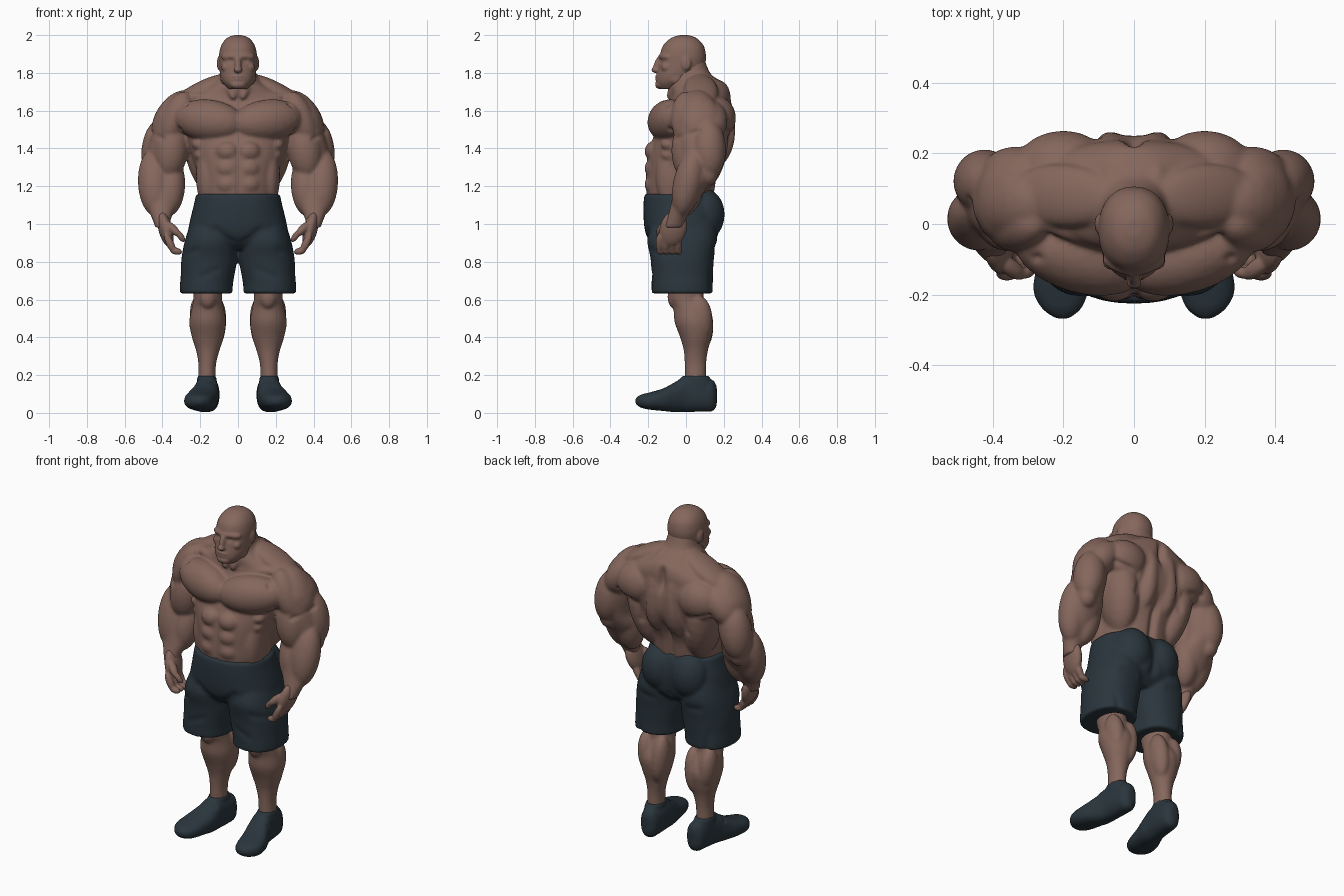
import bpy, bmesh, math
from mathutils import Vector, Matrix


def material(name, rgb):
    m = bpy.data.materials.new(name)
    m.diffuse_color = (*rgb, 1)
    return m


skin = material("brown skin", (0.235, 0.135, 0.108))
cloth = material("dark slate cloth", (0.023, 0.036, 0.046))


def spline(p, steps=5):
    """Catmull-Rom interpolation of a list of section tuples."""
    out = []
    for i in range(len(p) - 1):
        a, b, c, d = p[max(i - 1, 0)], p[i], p[i + 1], p[min(i + 2, len(p) - 1)]
        for s in range(steps):
            t = s / steps
            out.append([0.5 * (2 * q + (r - o) * t + (2 * o - 5 * q + 4 * r - u) * t * t
                               + (3 * q - o - 3 * r + u) * t ** 3) for o, q, r, u in zip(a, b, c, d)])
    return out + [list(p[-1])]


def loft(bm, sections, power=2.0, along="z", n=40):
    """Skin over sections (x, y, z, half width, half depth), mirrored when off centre."""
    for side in ((1, -1) if any(s[0] for s in sections) else (1,)):
        rings = []
        for x, y, z, rx, rd in spline(sections):
            ring = []
            for k in range(n):
                t = 2 * math.pi * k / n
                c, s = math.cos(t), math.sin(t)
                u = math.copysign(abs(c) ** (2 / power), c) * rx
                v = math.copysign(abs(s) ** (2 / power), s) * rd
                co = (x + u, y + v, z) if along == "z" else (x + u, y, z + v)
                ring.append(bm.verts.new((co[0] * side, co[1], co[2])))
            rings.append(ring)
        for r, q in zip(rings, rings[1:]):
            for k in range(n):
                bm.faces.new((r[k], r[(k + 1) % n], q[(k + 1) % n], q[k]))
        bm.faces.new(rings[0])
        bm.faces.new(rings[-1])


def muscle(bm, a, b, w, d):
    """Mirrored ellipsoid with tips a and b, half width w and half depth d."""
    a, b = Vector(a), Vector(b)
    z = (b - a).normalized()
    ref = Vector((1, 0, 0)) if abs(z.x) < 0.7 else Vector((0, 0, 1))
    x = (ref - z * ref.dot(z)).normalized()
    rot = Matrix((x, z.cross(x), z)).transposed().to_4x4()
    m = Matrix.Translation((a + b) / 2) @ rot @ Matrix.Diagonal((w, d, (b - a).length / 2, 1))
    for side in (1, -1):
        bmesh.ops.create_icosphere(bm, subdivisions=3, radius=1,
                                   matrix=Matrix.Diagonal((side, 1, 1, 1)) @ m)


def ball(bm, c, r):
    muscle(bm, (c[0], c[1], c[2] - r[2]), (c[0], c[1], c[2] + r[2]), r[0], r[1])


def finish(bm, name, mat, voxel, smooth, grooves=()):
    """Fuse all volumes into one smooth skin, then press in the grooves."""
    bmesh.ops.recalc_face_normals(bm, faces=bm.faces)
    me = bpy.data.meshes.new(name)
    bm.to_mesh(me)
    bm.free()
    ob = bpy.data.objects.new(name, me)
    bpy.context.collection.objects.link(ob)
    r = ob.modifiers.new("fuse", "REMESH")
    r.mode, r.voxel_size = "VOXEL", voxel
    s = ob.modifiers.new("soften", "SMOOTH")
    s.factor, s.iterations = 0.5, smooth
    dg = bpy.context.evaluated_depsgraph_get()
    me = bpy.data.meshes.new_from_object(ob.evaluated_get(dg))
    ob.modifiers.clear()
    ob.data = me
    normals = [v.normal.copy() for v in me.vertices]
    for a, b, rad, depth in grooves:
        a, b = Vector(a), Vector(b)
        ab = b - a
        for v, nrm in zip(me.vertices, normals):
            p = Vector((abs(v.co.x), v.co.y, v.co.z))
            t = min(max((p - a).dot(ab) / max(ab.length_squared, 1e-9), 0), 1)
            d2 = (p - a - ab * t).length_squared / rad ** 2
            if d2 < 5:
                v.co -= nrm * depth * math.exp(-d2)
    for v in me.vertices:
        v.co.z = max(v.co.z, 0)
    me.materials.clear()
    me.materials.append(mat)
    for p in me.polygons:
        p.use_smooth = True
        p.material_index = 0
    return ob


# Torso
bm = bmesh.new()
loft(bm, [(0, -.03, 1.05, .19, .15), (0, -.03, 1.16, .203, .18), (0, -.022, 1.26, .215, .19),
          (0, .005, 1.36, .245, .208), (0, .035, 1.45, .28, .212), (0, .06, 1.55, .305, .192),
          (0, .075, 1.63, .305, .165), (0, .08, 1.685, .25, .157), (0, .065, 1.74, .145, .15),
          (0, .03, 1.79, .098, .105), (0, .015, 1.88, .08, .08)], 2.2)
muscle(bm, (-.03, -.145, 1.525), (.34, -.035, 1.57), .112, .105)   # chest
muscle(bm, (.05, .07, 1.785), (.35, .09, 1.63), .045, .09)         # neck slope
muscle(bm, (.06, .10, 1.79), (.07, .16, 1.3), .085, .13)           # mid back
muscle(bm, (.23, .13, 1.64), (.14, .05, 1.16), .1, .13)            # side back
ball(bm, (.2, .155, 1.56), (.14, .11, .12))                        # shoulder blade
muscle(bm, (.03, -.075, 1.665), (.33, .03, 1.68), .022, .025)      # collar bone
muscle(bm, (.085, .01, 1.83), (.02, -.1, 1.66), .028, .028)        # neck cord
ball(bm, (0, -.025, 1.735), (.085, .075, .09))                     # throat
muscle(bm, (.17, -.075, 1.42), (.165, -.075, 1.08), .055, .085)    # waist side
for z in (1.385, 1.295, 1.21):
    ball(bm, (.055, -.165, z), (.066, .055, .056))                 # stomach
for i in range(3):
    ball(bm, (.205 - .012 * i, -.085, 1.42 - .055 * i), (.04, .05, .032))   # ribs

# Arms
loft(bm, [(.33, .07, 1.66, .05, .07), (.355, .07, 1.58, .085, .12), (.375, .07, 1.48, .083, .12),
          (.39, .075, 1.4, .09, .115), (.40, .07, 1.31, .09, .1), (.4, .045, 1.24, .108, .095),
          (.4, .015, 1.17, .103, .082), (.402, -.015, 1.1, .083, .066), (.405, -.045, 1.04, .055, .052),
          (.4, -.065, .98, .037, .05)])
muscle(bm, (.25, .06, 1.70), (.425, .06, 1.42), .1, .115)          # shoulder
muscle(bm, (.27, .0, 1.70), (.39, .0, 1.42), .075, .08)            # front shoulder
muscle(bm, (.25, .13, 1.64), (.42, .13, 1.45), .085, .09)          # rear shoulder
muscle(bm, (.335, .015, 1.55), (.375, .01, 1.23), .092, .09)       # biceps
muscle(bm, (.40, .115, 1.56), (.445, .125, 1.24), .088, .092)      # triceps
muscle(bm, (.45, .055, 1.40), (.435, -.03, 1.04), .088, .08)       # outer forearm
muscle(bm, (.345, .05, 1.35), (.37, -.015, 1.04), .078, .08)       # inner forearm
ball(bm, (.435, .115, 1.27), (.055, .055, .07))                    # elbow
finish(bm, "torso_and_arms", skin, .0075, 14, [
    ((0, .25, 1.72), (0, .16, 1.16), .022, .03),                   # spine
    ((0, -.2, 1.62), (0, -.2, 1.45), .012, .01),                   # breastbone
    ((0, -.21, 1.43), (0, -.21, 1.15), .012, .008),                # stomach midline
    ((.09, .28, 1.62), (.15, .22, 1.36), .02, .012),               # back muscle edge
    ((.16, .26, 1.45), (.3, .21, 1.5), .018, .012),                # blade edge
    ((.27, -.1, 1.66), (.31, -.08, 1.47), .014, .01),              # chest to shoulder
    ((.46, .07, 1.49), (.4, -.06, 1.45), .014, .008)])             # shoulder to arm

# Hands, curled
bm = bmesh.new()
muscle(bm, (.41, -.04, 1.07), (.36, -.095, .88), .037, .072)
for y in (-.14, -.107, -.074, -.042):
    muscle(bm, (.385, y, .95), (.335, y, .845), .021, .021)
    muscle(bm, (.36, y, .862), (.295, y + .005, .85), .019, .019)
muscle(bm, (.385, -.1, 1.01), (.31, -.15, .94), .023, .026)
muscle(bm, (.325, -.145, .965), (.283, -.13, .905), .017, .017)
finish(bm, "hands", skin, .006, 4)

# Head
bm = bmesh.new()
loft(bm, [(0, -.01, 2.0, .02, .025), (0, -.012, 1.984, .06, .068), (0, -.014, 1.947, .088, .106),
          (0, -.016, 1.9, .1, .121), (0, -.02, 1.86, .1, .124), (0, -.03, 1.82, .098, .119),
          (0, -.05, 1.78, .092, .106), (0, -.068, 1.745, .076, .088), (0, -.08, 1.715, .05, .06)], 2.2)
muscle(bm, (-.01, -.14, 1.885), (.09, -.098, 1.885), .02, .02)     # brow
muscle(bm, (0, -.13, 1.895), (0, -.168, 1.8), .017, .02)           # nose
ball(bm, (0, -.163, 1.816), (.022, .021, .016))
ball(bm, (.06, -.105, 1.83), (.03, .026, .026))                    # cheek
ball(bm, (0, -.145, 1.774), (.038, .02, .02))                      # mouth
ball(bm, (0, -.138, 1.738), (.042, .026, .024))                    # chin
ball(bm, (.068, -.05, 1.77), (.025, .05, .035))                    # jaw
ball(bm, (.1, .0, 1.85), (.012, .028, .038))                       # ear
loft(bm, [(0, .01, 1.86, .085, .085), (0, .02, 1.8, .088, .09), (0, .03, 1.72, .088, .09)])   # neck
finish(bm, "head", skin, .006, 5, [
    ((.036, -.14, 1.863), (.044, -.135, 1.863), .014, .007),       # eye sockets
    ((0, -.168, 1.774), (.028, -.155, 1.772), .006, .004)])        # mouth line

# Lower legs
bm = bmesh.new()
loft(bm, [(.165, 0, .78, .09, .1), (.16, 0, .62, .075, .094), (.16, .02, .56, .084, .088),
          (.161, .042, .48, .097, .102), (.16, .052, .4, .084, .083), (.16, .052, .33, .062, .064),
          (.163, .05, .26, .047, .057), (.165, .05, .18, .046, .056), (.165, .05, .08, .04, .05)])
muscle(bm, (.105, .07, .61), (.125, .085, .33), .052, .068)        # inner calf
muscle(bm, (.215, .07, .62), (.19, .08, .37), .052, .066)          # outer calf
muscle(bm, (.16, -.06, .68), (.16, -.06, .55), .045, .038)         # kneecap
finish(bm, "lower_legs", skin, .0075, 8)

# Shorts
bm = bmesh.new()
loft(bm, [(0, -.037, 1.16, .222, .183), (0, -.03, 1.11, .232, .195), (0, -.02, 1.05, .247, .205),
          (0, -.02, .98, .262, .2), (0, -.02, .92, .265, .18), (0, -.02, .865, .22, .12)], 2.3)
loft(bm, [(.135, -.01, 1.02, .11, .16), (.143, -.02, .92, .136, .185), (.151, -.02, .82, .148, .168),
          (.161, -.02, .73, .142, .163), (.167, -.02, .68, .14, .162), (.168, -.02, .632, .14, .162)], 2.3)
ball(bm, (.095, .095, 1.05), (.115, .11, .14))                     # seat
finish(bm, "shorts", cloth, .009, 6, [
    ((0, .2, 1.1), (0, .17, .92), .025, .015),
    ((.03, -.2, .9), (.12, -.21, .97), .02, .008),
    ((.22, -.19, .86), (.27, -.1, .84), .02, .006),
    ((.12, .17, .87), (.2, .16, .88), .025, .008),
    ((.1, -.19, .76), (.2, -.19, .72), .02, .006),
    ((.23, .1, .75), (.22, .13, .64), .02, .01)])

# Shoes
bm = bmesh.new()
loft(bm, [(.155, .163, .09, .02, .05), (.155, .14, .092, .05, .083), (.158, .08, .095, .06, .088),
          (.165, .0, .1, .063, .096), (.177, -.06, .083, .073, .079), (.195, -.12, .07, .08, .06),
          (.207, -.19, .063, .078, .046), (.205, -.24, .062, .055, .034),
          (.203, -.268, .063, .018, .014)], 2.4, along="y")
loft(bm, [(.165, .055, .1, .055, .085), (.165, .055, .15, .054, .085), (.165, .05, .195, .05, .072)])
finish(bm, "shoes", cloth, .0075, 4, [((.12, -.04, .165), (.23, -.04, .14), .012, .006)])
